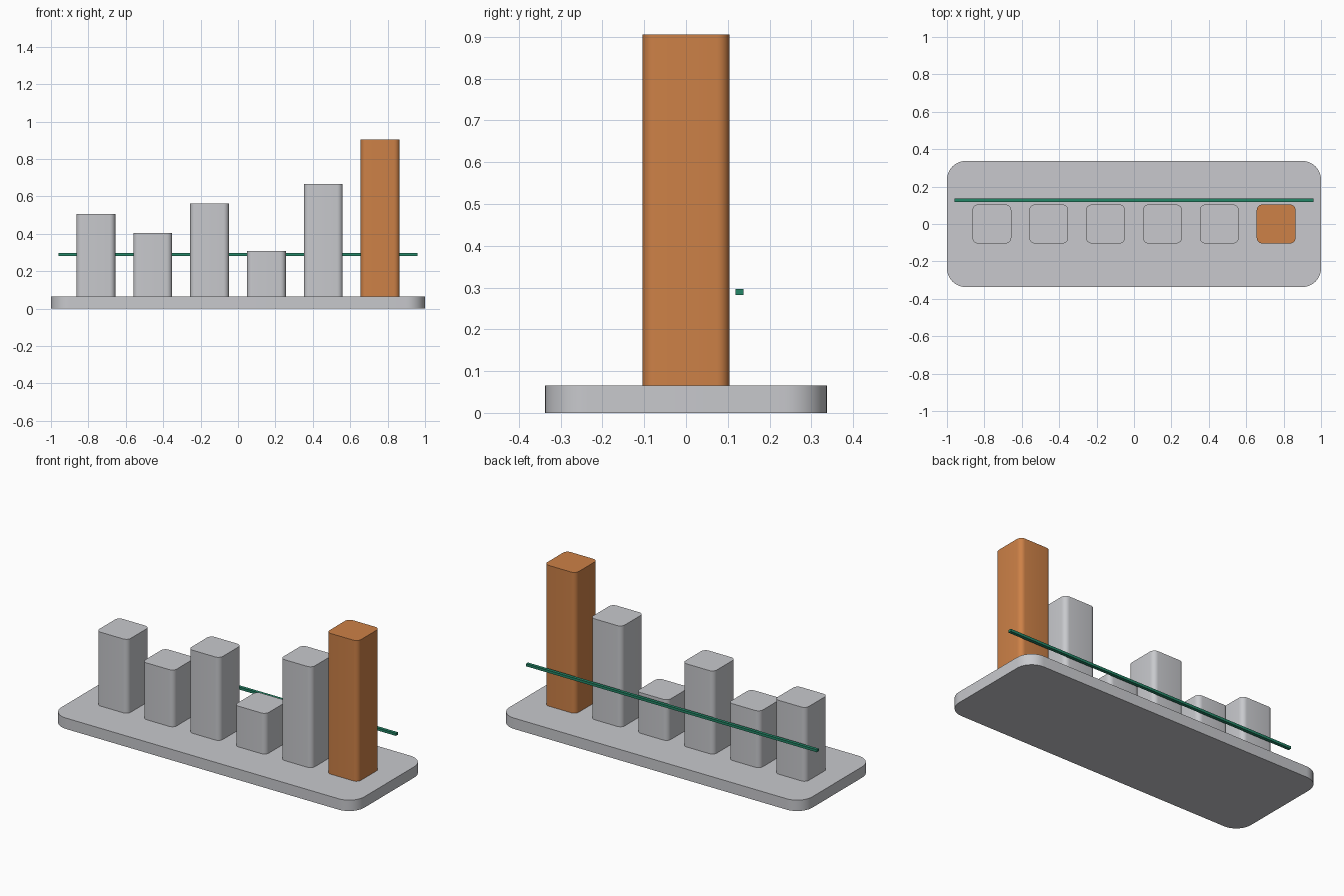
import bpy, bmesh, math

if "Cube" in bpy.data.objects:
    bpy.data.objects.remove(bpy.data.objects["Cube"])


def material(name, srgb):
    m = bpy.data.materials.new(name)
    lin = [((c / 255 + 0.055) / 1.055) ** 2.4 for c in srgb]
    m.diffuse_color = (*lin, 1)
    m.use_nodes = True
    m.node_tree.nodes["Principled BSDF"].inputs["Base Color"].default_value = m.diffuse_color
    return m


grey = material("light_grey", (200, 201, 205))
orange = material("orange", (205, 129, 71))
green = material("green", (36, 134, 103))


def block(name, x, y, z0, z1, sx, sy, mat, radius=0, segments=8):
    """Upright block with optionally rounded vertical edges."""
    bm = bmesh.new()
    bmesh.ops.create_cube(bm, size=1)
    for v in bm.verts:
        v.co.x *= sx
        v.co.y *= sy
        v.co.z = (v.co.z + 0.5) * (z1 - z0)
    if radius:
        upright = [e for e in bm.edges
                   if abs(e.verts[0].co.z - e.verts[1].co.z) > 1e-4]
        bmesh.ops.bevel(bm, geom=upright, offset=radius, segments=segments,
                        profile=0.5, affect='EDGES')
    mesh = bpy.data.meshes.new(name)
    bm.to_mesh(mesh)
    bm.free()
    mesh.materials.append(mat)
    ob = bpy.data.objects.new(name, mesh)
    ob.location = (x, y, z0)
    bpy.context.collection.objects.link(ob)
    if radius:
        bpy.ops.object.select_all(action='DESELECT')
        ob.select_set(True)
        bpy.context.view_layer.objects.active = ob
        bpy.ops.object.shade_smooth_by_angle(angle=math.radians(30))
    return ob


# Base plate
BASE_TOP = 0.065
block("base_plate", 0, 0, 0, BASE_TOP, 2, 0.674, grey, 0.1, 10)

# Row of chart bars, the last one highlighted
tops = [0.506, 0.404, 0.561, 0.308, 0.667, 0.905]
for i, top in enumerate(tops):
    last = i == len(tops) - 1
    block("highlight_bar" if last else f"bar_{i + 1}",
          (i - 2.5) * 0.304, 0, BASE_TOP, top, 0.208, 0.208,
          orange if last else grey, 0.03, 6)

# Thin reference line behind the bars
block("reference_line", 0, 0.128, 0.282, 0.297, 1.92, 0.019, green)
